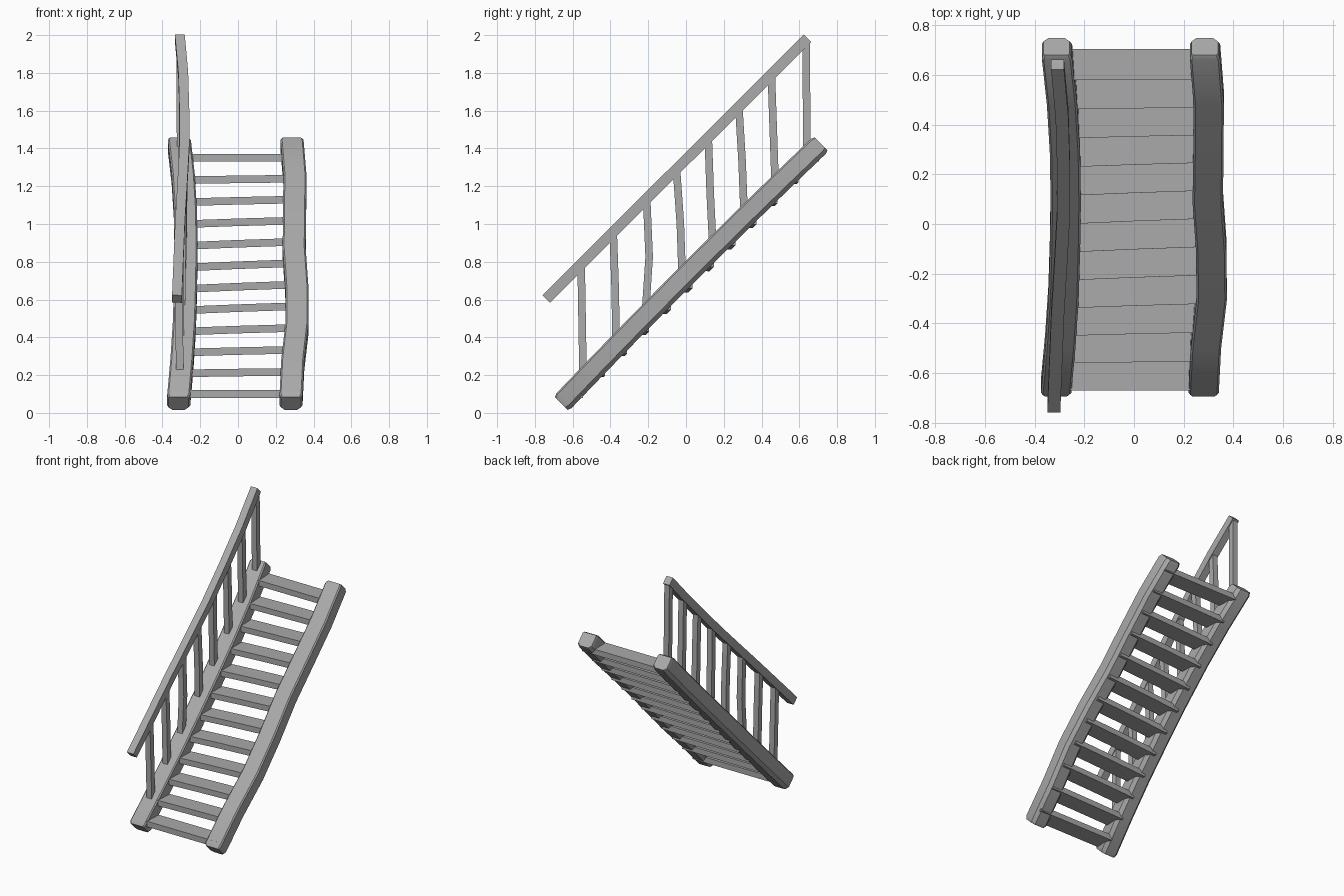
import bpy, bmesh
from mathutils import Vector

cube = bpy.data.objects.get("Cube")
if cube:
    bpy.data.objects.remove(cube, do_unlink=True)

wood = bpy.data.materials.new("grey wood")
wood.use_nodes = True
GREY = (0.4, 0.4, 0.4, 1)
wood.diffuse_color = GREY
wood.node_tree.nodes["Principled BSDF"].inputs["Base Color"].default_value = GREY


def section(w, h, low=0.0, high=0.0):
    """Outline of a beam with chamfered lower and upper edges."""
    a, b = w / 2, h / 2
    if not low:
        return [(-a, -b), (a, -b), (a, b), (-a, b)]
    return [(-a + low, -b), (a - low, -b), (a, -b + low), (a, b - high),
            (a - high, b), (-a + high, b), (-a, b - high), (-a, -b + low)]


def sweep(name, path, outline, side, end=0.0):
    """Loft the outline along the path; end adds a tapered tip to both ends."""
    side = Vector(side)
    pts = [Vector(p) for p in path]
    scales = [1.0] * len(pts)
    if end:
        d0, d1 = (pts[1] - pts[0]).normalized(), (pts[-1] - pts[-2]).normalized()
        first, last = pts[0].copy(), pts[-1].copy()
        pts[0], pts[-1] = first + d0 * end, last - d1 * end
        pts = [first] + pts + [last]
        scales = [0.86] + scales + [0.86]
    axis = (pts[-1] - pts[0]).normalized()
    side = (side - axis * side.dot(axis)).normalized()
    up = side.cross(axis)
    bm = bmesh.new()
    rings = [[bm.verts.new(p + side * u * s + up * v * s) for u, v in outline]
             for p, s in zip(pts, scales)]
    n = len(outline)
    for r, q in zip(rings, rings[1:]):
        for i in range(n):
            j = (i + 1) % n
            bm.faces.new((r[i], r[j], q[j], q[i]))
    bm.faces.new(rings[0])
    bm.faces.new(rings[-1])
    bmesh.ops.recalc_face_normals(bm, faces=bm.faces)
    mesh = bpy.data.meshes.new(name)
    bm.to_mesh(mesh)
    bm.free()
    mesh.materials.append(wood)
    obj = bpy.data.objects.new(name, mesh)
    bpy.context.collection.objects.link(obj)
    bpy.ops.object.select_all(action='DESELECT')
    obj.select_set(True)
    bpy.context.view_layer.objects.active = obj
    bpy.ops.object.shade_smooth_by_angle(angle=0.5)
    return obj


def sloped(xs, start, finish, bow=0.0):
    """Points climbing evenly from start to finish (y, z), swaying in x."""
    a, b = Vector(start), Vector(finish)
    path = []
    for i, x in enumerate(xs):
        t = i / (len(xs) - 1)
        p = a.lerp(b, t)
        lift = bow * 4 * t * (1 - t)
        path.append((x, p.x - lift, p.y + lift))
    return path


# Hewn side beams
beam = section(0.122, 0.112, 0.022, 0.008)
low, high = (-0.66, 0.05), (0.715, 1.425)
sweep("left_beam", sloped([0.28, 0.29, 0.313, 0.311, 0.297, 0.3, 0.301, 0.285],
                          low, high, 0.008), beam, (1, 0, 0), 0.02)
sweep("right_beam", sloped([-0.315, -0.297, -0.284, -0.278, -0.275, -0.278, -0.29, -0.312],
                           low, high, 0.008), beam, (1, 0, 0), 0.02)

# Treads, the middle ones tilting a little
STEPS = 12
STEP = 1.25 / (STEPS - 1)
for i in range(STEPS):
    t = i / (STEPS - 1)
    y, z = -0.608 + i * STEP, 0.1 + i * STEP
    tilt = 0.024 * t * (1 - t) * 2
    sweep(f"tread_{i + 1}", [(-0.27, y - tilt, z - tilt), (0.0, y, z), (0.33, y + tilt, z + tilt)],
          section(0.125, 0.04), (0, 1, 0))

# Handrail
rail = sloped([-0.323, -0.315, -0.307, -0.295, -0.284, -0.284, -0.29, -0.308],
              (-0.74, 0.603), (0.643, 1.983))
sweep("handrail", rail, section(0.052, 0.056), (1, 0, 0))


def rail_x(y):
    """Sideways position of the handrail at depth y."""
    for p, q in zip(rail, rail[1:]):
        if y <= q[1]:
            return p[0] + (q[0] - p[0]) * (y - p[1]) / (q[1] - p[1])
    return rail[-1][0]


# Crooked balusters: depth at foot, middle and top
balusters = [(-0.545, -0.55, -0.555), (-0.37, -0.375, -0.385), (-0.215, -0.195, -0.208),
             (-0.02, -0.03, -0.05), (0.142, 0.128, 0.118), (0.308, 0.297, 0.28),
             (0.472, 0.462, 0.452), (0.64, 0.638, 0.635)]
for i, (foot, mid, top) in enumerate(balusters):
    z0, z1 = foot + 0.74, top + 1.335
    x1 = rail_x(top)
    x0 = (x1 - 0.3) / 2
    sweep(f"baluster_{i + 1}", [(x0, foot, z0), ((x0 + x1) / 2, mid, (z0 + z1) / 2), (x1, top, z1)],
          section(0.04, 0.04), (1, 0, 0))
